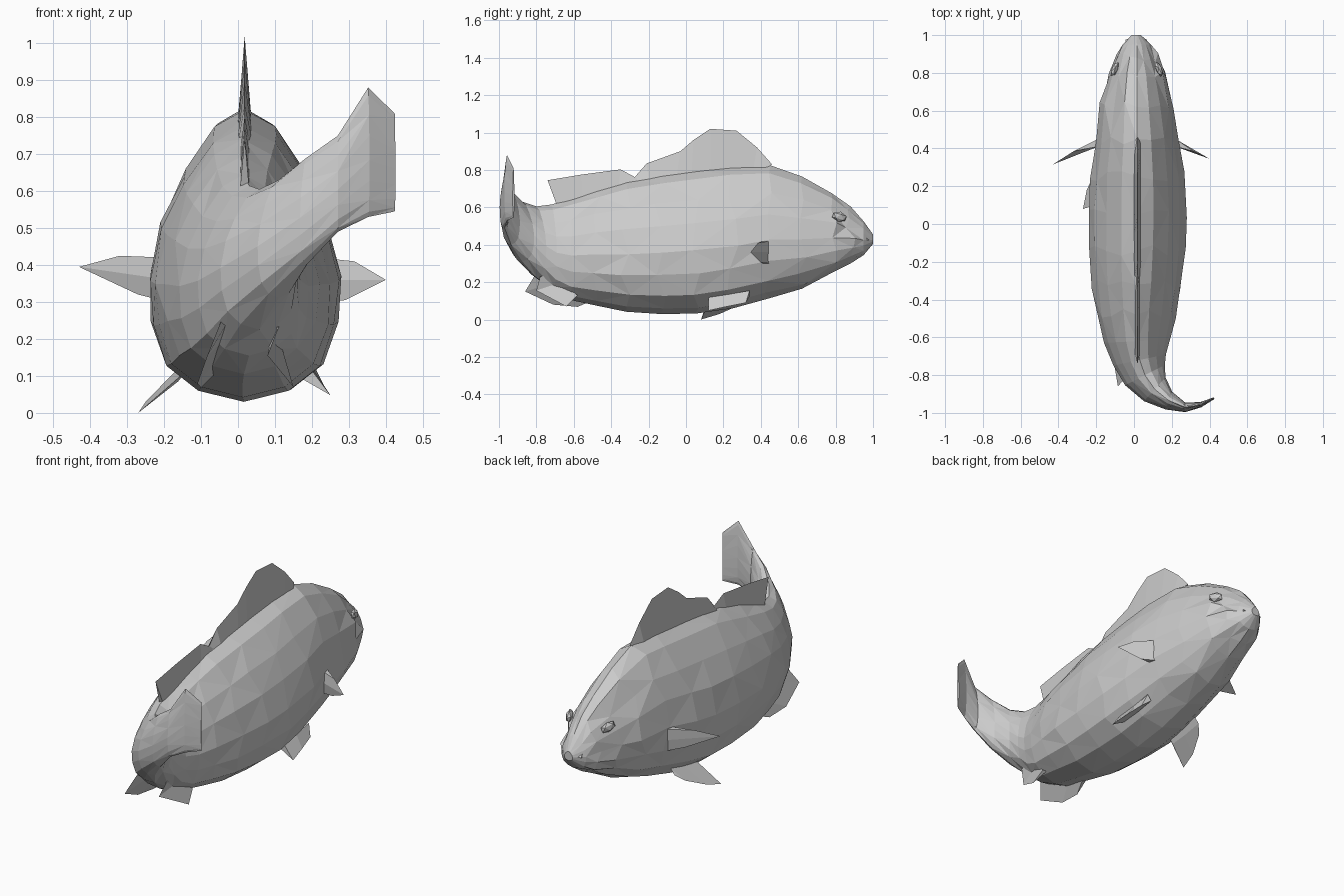
import bpy, math, random
from mathutils import Vector

random.seed(4)


def make(name, verts, faces):
    mesh = bpy.data.meshes.new(name)
    mesh.from_pydata([tuple(v) for v in verts], [], faces)
    mesh.update()
    ob = bpy.data.objects.new(name, mesh)
    bpy.context.collection.objects.link(ob)
    return ob


# Body and curled tail: egg-shaped rings lofted from nose to tail tip
# ring: centre x, centre y, half width, bottom z, top z, heading in degrees
RINGS = [
    (.012, 1.00, .025, .405, .455, 0), (.015, .95, .075, .345, .525, 0),
    (.015, .88, .112, .30, .605, 0), (.015, .78, .155, .25, .675, 0),
    (.015, .62, .195, .165, .765, 0), (.017, .45, .222, .115, .825, 0),
    (.018, .25, .25, .06, .82, 0), (.018, .05, .26, .032, .80, 0),
    (.016, -.14, .256, .03, .775, 0), (.013, -.32, .237, .042, .74, 0),
    (.012, -.48, .208, .075, .695, 0), (.016, -.62, .175, .105, .645, 3),
    (.03, -.72, .142, .155, .615, 12), (.058, -.80, .118, .225, .605, 27),
    (.11, -.875, .085, .31, .63, 48), (.185, -.935, .05, .40, .69, 70),
    (.27, -.97, .026, .49, .75, 92), (.352, -.957, .014, .53, .88, 105),
    (.424, -.922, .005, .545, .81, 112)]
HALF = [(0, 1), (.33, .94), (.64, .79), (.87, .63), (1, .44),
        (.97, .28), (.82, .13), (.48, .04), (0, 0)]
SECTION = HALF + [(-x, z) for x, z in reversed(HALF[1:-1])]
N = len(SECTION)

verts, faces = [], []
for cx, cy, hw, lo, hi, ang in RINGS:
    a = math.radians(ang)
    for fx, fz in SECTION:
        w = fx * hw
        slide = 0
        if hw > .1 and 0 < fz < 1 and ang == 0:
            slide = random.uniform(-.03, .03)
            w *= random.uniform(.98, 1.01)
        verts.append((cx + w * math.cos(a), cy + w * math.sin(a) + slide,
                      lo + fz * (hi - lo)))
for r in range(len(RINGS) - 1):
    for i in range(N):
        j = (i + 1) % N
        p, q, s, t = r * N + i, r * N + j, (r + 1) * N + j, (r + 1) * N + i
        if (r + i) % 2:
            faces += [(p, q, s), (p, s, t)]
        else:
            faces += [(p, q, t), (q, s, t)]
faces.append(tuple(reversed(range(N))))
faces.append(tuple(range((len(RINGS) - 1) * N, len(RINGS) * N)))
body = make("body_and_tail", verts, [f[::-1] for f in faces])


# Fins: wedge with a thick base row tapering to a sharp outer edge
def fin(name, base, outer, thick):
    t = Vector(thick)
    n = len(base)
    v = [Vector(b) + t for b in base] + [Vector(b) - t for b in base]
    v += [Vector(o) for o in outer]
    f = []
    for i in range(n - 1):
        f.append((i, i + 1, 2 * n + i + 1, 2 * n + i))
        f.append((n + i + 1, n + i, 2 * n + i, 2 * n + i + 1))
    f += [(0, 2 * n, n), (n - 1, 2 * n - 1, 3 * n - 1)]
    f.append(tuple(range(n))[::-1] + tuple(range(n, 2 * n)))
    return make(name, v, f)


def in_plane(x, pts):
    return [(x, y, z) for y, z in pts]


fin("front_dorsal_fin",
    in_plane(.018, [(.43, .81), (.36, .80), (.26, .80), (.13, .79),
                    (.03, .78), (-.05, .77), (-.2, .75), (-.28, .73)]),
    in_plane(.018, [(.46, .83), (.38, .92), (.27, 1.01), (.13, 1.02),
                    (.04, .96), (-.03, .90), (-.21, .835), (-.28, .755)]),
    (.018, 0, 0))
fin("rear_dorsal_fin",
    in_plane(.018, [(-.25, .74), (-.36, .71), (-.55, .65), (-.69, .61)]),
    in_plane(.018, [(-.27, .76), (-.35, .803), (-.56, .775), (-.74, .745)]),
    (.012, 0, 0))

# Side fins
fin("left_pectoral_fin",
    [(-.19, .43, .42), (-.19, .43, .36), (-.19, .43, .30)],
    [(-.32, .385, .425), (-.43, .315, .395), (-.27, .39, .32)], (0, .02, 0))
fin("right_pectoral_fin",
    [(.22, .43, .42), (.22, .43, .36), (.22, .43, .30)],
    [(.315, .385, .41), (.40, .345, .36), (.29, .40, .305)], (0, .02, 0))

# Belly fins
fin("left_pelvic_fin",
    [(-.15, .33, .13), (-.15, .22, .11), (-.15, .12, .10)],
    [(-.20, .29, .08), (-.25, .18, .03), (-.27, .08, .0)], (.012, 0, .015))
fin("right_pelvic_fin",
    [(.18, .34, .14), (.18, .23, .12), (.18, .12, .11)],
    [(.215, .32, .09), (.235, .22, .07), (.25, .12, .048)], (.012, 0, .015))

# Rear underside fins
fin("left_anal_fin",
    [(-.02, -.77, .28), (-.05, -.70, .20), (-.07, -.60, .14), (-.07, -.48, .11)],
    [(-.045, -.80, .25), (-.085, -.86, .15), (-.11, -.71, .08), (-.10, -.58, .068)],
    (.012, 0, 0))
fin("right_anal_fin",
    [(.10, -.74, .24), (.10, -.67, .20), (.12, -.58, .13)],
    [(.11, -.78, .23), (.08, -.80, .155), (.15, -.64, .07)], (.012, 0, 0))

# Eyes and lips: small faceted lumps on the head
for side, name in ((1, "right_eye"), (-1, "left_eye")):
    bpy.ops.mesh.primitive_ico_sphere_add(
        subdivisions=1, radius=1, location=(.015 + side * .117, .82, .55))
    eye = bpy.context.object
    eye.name = name
    eye.scale = (.018, .045, .028)
    eye.rotation_euler = (math.radians(-15), 0, side * math.radians(22))
fin("upper_lip",
    [(-.045, .96, .43), (.012, .97, .44), (.07, .96, .43)],
    [(-.045, .975, .425), (.012, 1.0, .43), (.07, .975, .425)], (0, 0, .012))
